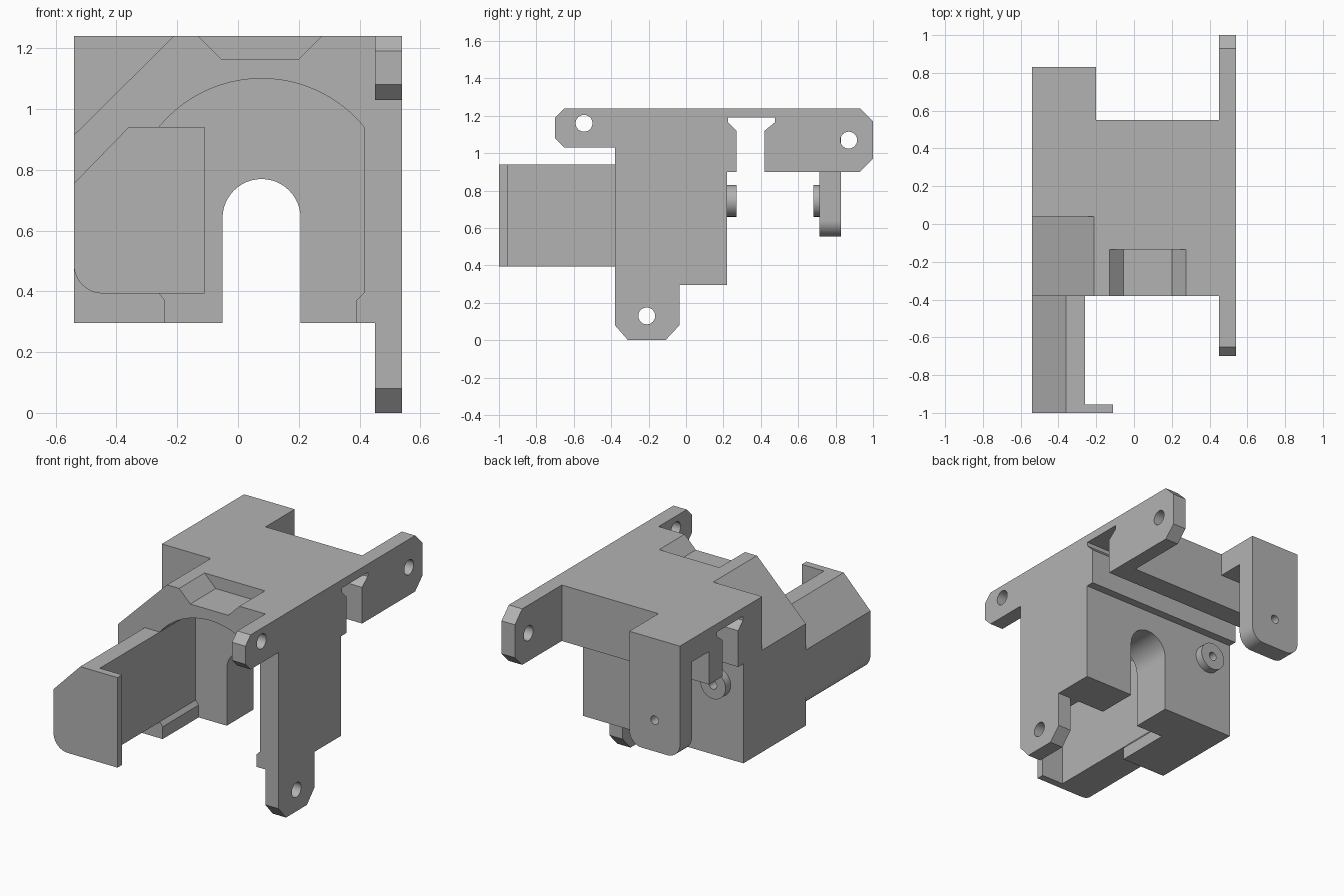
import bpy
import bmesh
from math import cos, sin, radians, hypot, atan2

cube = bpy.data.objects.get("Cube")
if cube:
    bpy.data.objects.remove(cube, do_unlink=True)

grey = bpy.data.materials.new("plain grey")
grey.use_nodes = True
grey.diffuse_color = (0.45, 0.45, 0.45, 1)
grey.node_tree.nodes["Principled BSDF"].inputs["Base Color"].default_value = (0.45, 0.45, 0.45, 1)


def prism(name, points, axis, start, end):
    """Extrude a 2D profile along an axis: profile is (y, z) for X, (x, z) for Y."""
    bm = bmesh.new()
    place = (lambda u, v: (start, u, v)) if axis == "X" else (lambda u, v: (u, start, v))
    face = bm.faces.new([bm.verts.new(place(u, v)) for u, v in points])
    moved = bmesh.ops.extrude_face_region(bm, geom=[face])["geom"]
    step = (end - start, 0, 0) if axis == "X" else (0, end - start, 0)
    bmesh.ops.translate(bm, vec=step, verts=[g for g in moved if isinstance(g, bmesh.types.BMVert)])
    bmesh.ops.recalc_face_normals(bm, faces=bm.faces)
    mesh = bpy.data.meshes.new(name)
    bm.to_mesh(mesh)
    bm.free()
    mesh.materials.append(grey)
    obj = bpy.data.objects.new(name, mesh)
    bpy.context.collection.objects.link(obj)
    return obj


def arc(cx, cz, r, a0, a1, n=12):
    return [(cx + r * cos(radians(a0 + (a1 - a0) * i / n)),
             cz + r * sin(radians(a0 + (a1 - a0) * i / n))) for i in range(n + 1)]


def disc(cx, cz, r, n=32):
    return arc(cx, cz, r, 0, 360, n)[:-1]


def rect(u0, u1, v0, v1):
    return [(u0, v0), (u1, v0), (u1, v1), (u0, v1)]


def combine(obj, others, operation):
    """Apply boolean modifiers and drop the helper solids."""
    bpy.context.view_layer.objects.active = obj
    for other in others:
        other.hide_render = True
        mod = obj.modifiers.new("boolean", "BOOLEAN")
        mod.operation = operation
        mod.solver = "EXACT"
        mod.object = other
        bpy.ops.object.modifier_apply(modifier=mod.name)
        bpy.data.objects.remove(other, do_unlink=True)


def finish(obj):
    bpy.ops.object.select_all(action="DESELECT")
    obj.select_set(True)
    bpy.context.view_layer.objects.active = obj
    bpy.ops.object.shade_smooth_by_angle(angle=radians(25))


LEFT, RIGHT, INNER = -0.54, 0.54, 0.45
FRONT, WALL, BACK, REAR, TOP, BASE = -0.38, -0.035, 0.22, 0.55, 1.24, 0.295
SLOT = [(0.27, 0.90), (0.27, 1.12), (0.225, 1.165), (0.225, 1.19),
        (0.475, 1.19), (0.475, 1.165), (0.42, 1.12), (0.42, 0.90)]
BOSS_X, BOSS_Z = -0.37, 0.745

# Main housing with the undercut cross slot
housing = prism("housing", [(FRONT, BASE), (BACK, BASE), (BACK, 0.90)] + SLOT +
                [(REAR, 0.90), (REAR, TOP), (FRONT, TOP)], "X", LEFT, INNER)

# Front cavity with a domed roof and lips along its open bottom
cx, half, rise = 0.0775, 0.3375, 0.16
radius = (half ** 2 + rise ** 2) / (2 * rise)
dome_z = 1.10 - radius
edge = 90 - atan2(0.94 - dome_z, half) * 57.2958
dome = arc(cx, dome_z, radius, 90 - edge, 90 + edge, 32)
cavity = prism("cavity_cutter", [(-0.24, 0.2), (0.39, 0.2), (0.39, 0.37), (0.415, 0.395)] + dome +
               [(-0.26, 0.395), (-0.24, 0.37)], "Y", FRONT - 0.1, WALL)

# Arched doorway through the back wall
arch = prism("arch_cutter", [(-0.051, 0.2), (0.206, 0.2)] +
             arc(cx, 0.641, 0.1285, 0, 180, 24), "Y", -0.2, 0.4)

# Sloped shoulder and roof pocket, both at the front
shoulder = prism("shoulder_cutter", [(-0.64, 0.815), (-0.11, 1.34), (-0.64, 1.34)],
                 "Y", FRONT - 0.1, 0.04)
pocket = prism("pocket_cutter", [(-0.055, 1.165), (0.2, 1.165), (0.3, 1.265), (-0.155, 1.265)],
               "Y", FRONT - 0.1, -0.135)
boss_bore = prism("bore_cutter", disc(BOSS_X, BOSS_Z, 0.026), "Y", 0.08, 0.4)
combine(housing, [cavity, arch, shoulder, pocket, boss_bore], "DIFFERENCE")
finish(housing)

# Side plate with three lugs
plate = prism("side_plate", [
    (-0.70, 1.19), (-0.65, TOP), (0.93, TOP), (1.0, 1.17), (1.0, 0.97), (0.93, 0.90)] +
    SLOT[::-1] + [(BACK, 0.90), (BACK, BASE), (WALL, BASE), (WALL, 0.08), (-0.11, 0),
    (-0.31, 0), (FRONT, 0.08), (FRONT, 1.03), (-0.65, 1.03), (-0.70, 1.08)], "X", INNER, RIGHT)
combine(plate, [prism("lug_cutter", disc(y, z, 0.045), "X", 0.4, 0.6)
                for y, z in ((-0.545, 1.16), (0.87, 1.07), (-0.21, 0.13))], "DIFFERENCE")
finish(plate)

# Rear bridge and hanging leg
bridge = prism("rear_bridge", rect(REAR, 0.715, 1.10, TOP), "X", LEFT, -0.2)
leg = prism("rear_leg", [(-0.2, TOP), (LEFT, TOP)] + arc(LEFT + 0.085, 0.64, 0.085, 180, 270) +
            arc(-0.285, 0.64, 0.085, 270, 360), "Y", 0.715, 0.83)
combine(leg, [prism("bore_cutter", disc(BOSS_X, BOSS_Z, 0.026), "Y", 0.5, 0.9)], "DIFFERENCE")
finish(leg)

# Matching bosses facing each other on the housing and the leg
for name, y0, y1 in (("housing_boss", BACK, 0.27), ("leg_boss", 0.682, 0.715)):
    boss = prism(name, disc(BOSS_X, BOSS_Z, 0.085), "Y", y0, y1)
    combine(boss, [prism("bore_cutter", disc(BOSS_X, BOSS_Z, 0.026), "Y", y0 - 0.1, y1 + 0.1)],
            "DIFFERENCE")
    finish(boss)


# Forward arm and its wider end plate share one outline
def arm_outline(right):
    return [(right, 0.393), (right, 0.94), (-0.36, 0.94), (LEFT, 0.755)] + \
        arc(LEFT + 0.095, 0.488, 0.095, 180, 270)


finish(prism("forward_arm", arm_outline(-0.26), "Y", -0.955, FRONT))
finish(prism("arm_end_plate", arm_outline(-0.11), "Y", -1.0, -0.955))
